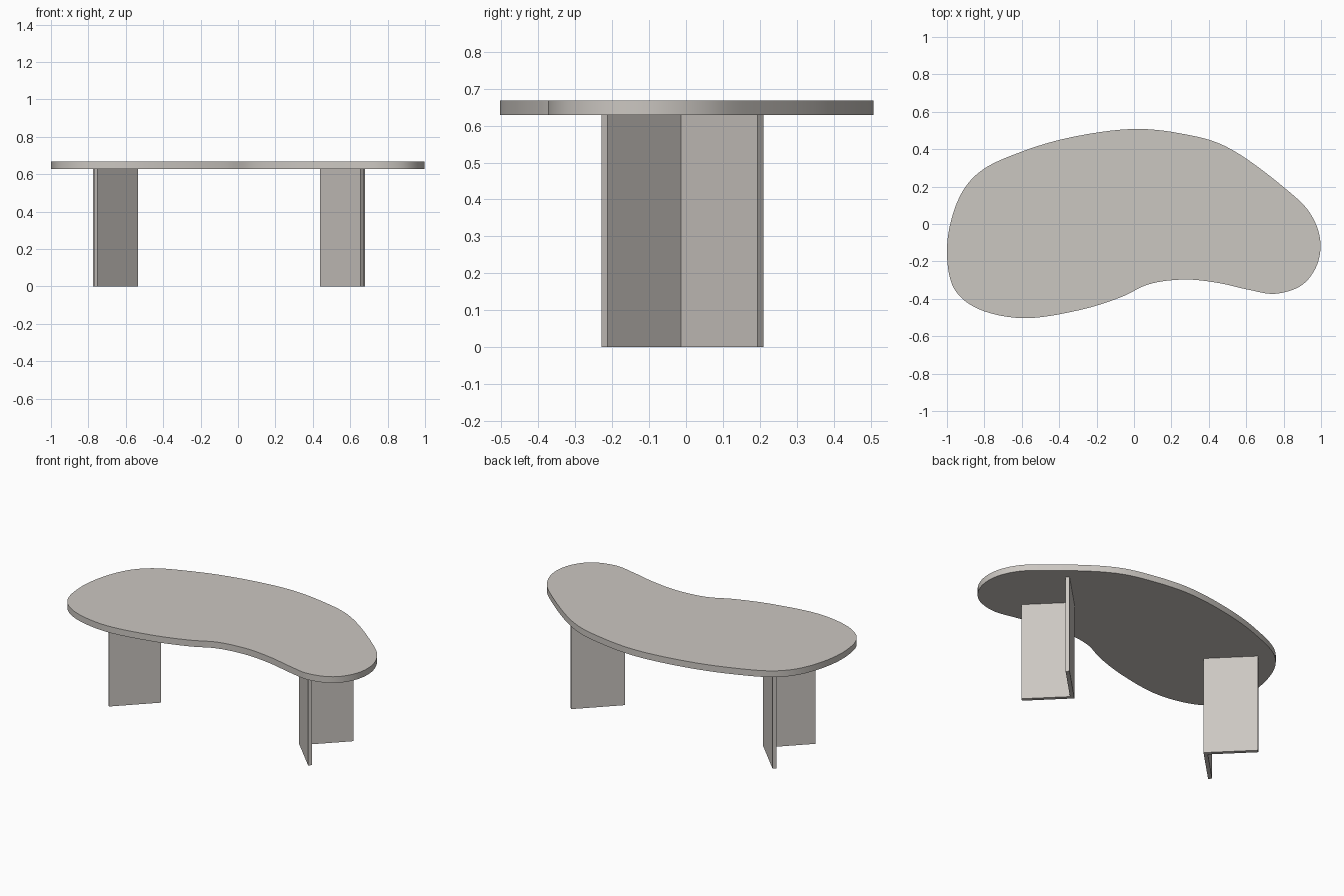
import bpy, bmesh, math
from mathutils import Vector

if "Cube" in bpy.data.objects:
    bpy.data.objects.remove(bpy.data.objects["Cube"])

LEG_H, TOP_H = 0.628, 0.668
mat = bpy.data.materials.new("warm grey")
mat.diffuse_color = (0.60, 0.57, 0.535, 1)
mat.use_nodes = True
mat.node_tree.nodes["Principled BSDF"].inputs["Base Color"].default_value = mat.diffuse_color


def extrude_profile(name, pts, z0, z1):
    """Prism from a closed counter-clockwise plan outline."""
    bm = bmesh.new()
    face = bm.faces.new([bm.verts.new((x, y, z0)) for x, y in pts])
    ext = bmesh.ops.extrude_face_region(bm, geom=[face])
    verts = [g for g in ext["geom"] if isinstance(g, bmesh.types.BMVert)]
    bmesh.ops.translate(bm, verts=verts, vec=(0, 0, z1 - z0))
    bmesh.ops.recalc_face_normals(bm, faces=bm.faces)
    mesh = bpy.data.meshes.new(name)
    bm.to_mesh(mesh)
    bm.free()
    mesh.materials.append(mat)
    ob = bpy.data.objects.new(name, mesh)
    bpy.context.collection.objects.link(ob)
    return ob


def smooth_loop(pts, steps=8):
    """Closed centripetal spline through the points."""
    p = [Vector(q) for q in pts]
    out, n = [], len(p)
    for i in range(n):
        a, b, c, d = (p[(i + k) % n] for k in (-1, 0, 1, 2))
        t1 = (b - a).length ** 0.5
        t2 = t1 + (c - b).length ** 0.5
        t3 = t2 + (d - c).length ** 0.5
        for s in range(steps):
            t = t1 + (t2 - t1) * s / steps
            a1 = a.lerp(b, t / t1)
            a2 = b.lerp(c, (t - t1) / (t2 - t1))
            a3 = c.lerp(d, (t - t2) / (t3 - t2))
            b1 = a1.lerp(a2, t / t2)
            b2 = a2.lerp(a3, (t - t1) / (t3 - t1))
            out.append(b1.lerp(b2, (t - t1) / (t2 - t1)))
    return out


# Kidney-shaped table top
outline = [
    (0, .508), (-.345, .462), (-.60, .387), (-.805, .293), (-.905, .193),
    (-.975, .03), (-1, -.166), (-.962, -.345), (-.853, -.444), (-.61, -.503),
    (-.29, -.46), (-.067, -.39), (.08, -.322), (.27, -.297), (.45, -.315),
    (.61, -.351), (.755, -.373), (.90, -.325), (.98, -.215), (.995, -.08),
    (.94, .06), (.805, .193), (.484, .418), (.25, .484)]
top = extrude_profile("table_top", smooth_loop(outline), LEG_H, TOP_H)
bpy.context.view_layer.objects.active = top
top.select_set(True)
bpy.ops.object.shade_smooth_by_angle(angle=math.radians(40))

# V-shaped legs: two upright panels meeting at a right angle, opening outward
T = 0.0165                    # panel thickness measured along x or y
APEX_Y, REACH_F, REACH_B = -0.013, 0.2155, 0.2235
for side, apex_x, name in ((1, 0.439, "right"), (-1, -0.535, "left")):
    back = [(0, 0), (T, -T), (REACH_B + T, REACH_B - T), (REACH_B, REACH_B)]
    front = [(T, -T), (REACH_F, -REACH_F), (REACH_F + T, T - REACH_F), (2 * T, 0)]
    for part, prof in (("back", back), ("front", front)):
        extrude_profile(f"{name}_leg_{part}_panel",
                        [(apex_x + side * x, APEX_Y + y) for x, y in prof], 0, LEG_H)
